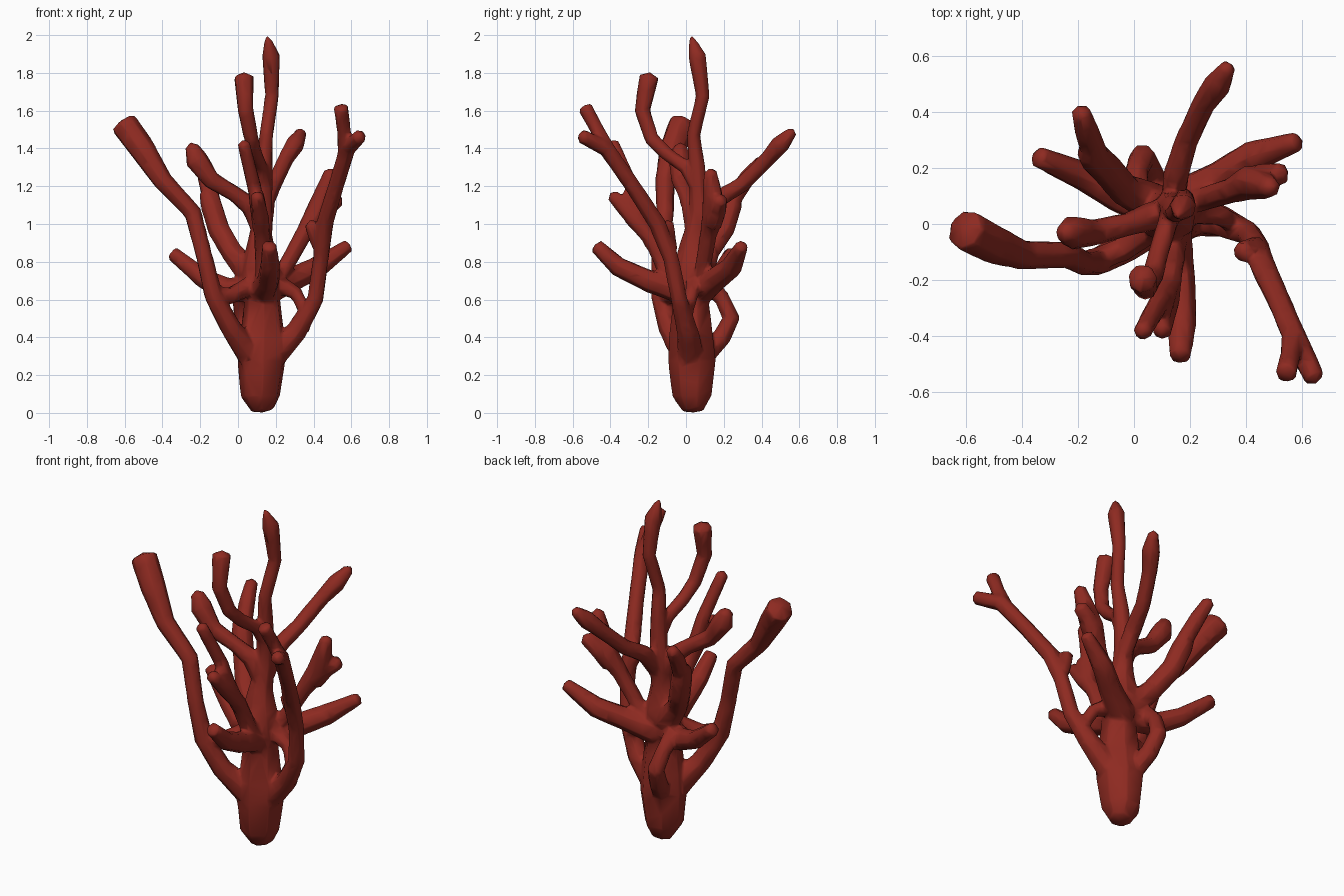
import bpy, bmesh, math
from mathutils import Vector

SIDES = 7
bm = bmesh.new()


def tube(points, tip=0.025):
    """Closed tapering tube through (x, y, z, radius) points, with blunt pointed ends."""
    pos = [Vector(p[:3]) for p in points]
    n = len(pos)
    normal = Vector((1, 0.3, 0))
    rings = []
    for i, p in enumerate(points):
        t = (pos[min(i + 1, n - 1)] - pos[max(i - 1, 0)]).normalized()
        normal = (normal - t * normal.dot(t)).normalized()
        side = t.cross(normal)
        ring = []
        for k in range(SIDES):
            a = 2 * math.pi * k / SIDES
            ring.append(bm.verts.new(pos[i] + p[3] * 1.08 * (math.cos(a) * normal + math.sin(a) * side)))
        rings.append(ring)
    start = bm.verts.new(pos[0] - (pos[1] - pos[0]).normalized() * 0.01)
    end = bm.verts.new(pos[-1] + (pos[-1] - pos[-2]).normalized() * tip)
    for k in range(SIDES):
        j = (k + 1) % SIDES
        for a, b in zip(rings, rings[1:]):
            bm.faces.new((a[k], a[j], b[j], b[k]))
        bm.faces.new((start, rings[0][j], rings[0][k]))
        bm.faces.new((end, rings[-1][k], rings[-1][j]))


# trunk and central leader
tube([(.13, .04, .012, .055), (.12, .035, .09, .1), (.125, .035, .28, .122), (.13, .03, .4, .113),
      (.13, .03, .6, .09), (.12, .035, .76, .1), (.12, .04, .88, .072), (.12, .05, .98, .05)])
tube([(.12, .045, .85, .06), (.13, .07, 1.08, .05), (.14, .06, 1.3, .042), (.15, .04, 1.47, .035),
      (.18, .09, 1.68, .035), (.175, .06, 1.89, .045), (.16, .035, 1.97, .02)], .035)
# upper branches off the leader
tube([(.14, .06, 1.2, .04), (.12, 0, 1.3, .035), (.09, -.1, 1.37, .035), (.07, -.18, 1.45, .037),
      (.04, -.23, 1.6, .04), (.03, -.195, 1.78, .05)])
tube([(.14, .06, .98, .04), (.15, .17, 1.13, .045), (.19, .3, 1.21, .04), (.25, .43, 1.34, .04),
      (.3, .5, 1.42, .048), (.335, .56, 1.485, .028)])
tube([(.13, .05, .96, .05), (.07, .03, 1.09, .05), (-.02, 0, 1.16, .04), (-.14, -.03, 1.23, .045),
      (-.22, -.03, 1.34, .058), (-.245, -.03, 1.41, .035)])
# right front long branch with forked end and side stub
tube([(.17, .03, .28, .07), (.31, .01, .43, .055), (.41, -.035, .6, .042), (.44, -.08, .82, .04),
      (.46, -.15, 1.0, .044), (.52, -.28, 1.2, .04), (.58, -.42, 1.4, .042), (.645, -.55, 1.465, .036)])
tube([(.57, -.4, 1.37, .04), (.56, -.47, 1.5, .035), (.545, -.535, 1.62, .037)], .01)
tube([(.44, -.08, .86, .035), (.41, -.09, .93, .035), (.39, -.1, 1.0, .036)])
tube([(.33, 0, .45, .05), (.36, 0, .53, .035), (.31, .03, .63, .035), (.2, .05, .69, .05)])
# left long branch and its bridge to the trunk
tube([(.07, 0, .3, .07), (-.04, -.09, .45, .053), (-.13, -.135, .62, .048), (-.18, -.14, .83, .042),
      (-.24, -.11, 1.06, .045), (-.4, -.11, 1.23, .05), (-.51, -.07, 1.4, .066), (-.605, -.02, 1.53, .07)])
tube([(-.14, -.13, .64, .04), (-.04, -.09, .62, .042), (.08, 0, .68, .05)])
# back right branches, one with a thick forked end
tube([(.15, .06, .66, .05), (.25, .09, .77, .04), (.35, .12, .95, .043), (.42, .15, 1.06, .06),
      (.46, .14, 1.17, .05), (.49, .13, 1.275, .033)])
tube([(.4, .14, 1.0, .05), (.46, .17, 1.08, .045), (.53, .18, 1.13, .038)])
tube([(.14, .07, .64, .075), (.3, .16, .71, .06), (.42, .24, .77, .055), (.585, .295, .885, .033)], .01)
# back left branches
tube([(.08, .06, .66, .07), (-.05, .1, .65, .06), (-.18, .17, .71, .05), (-.345, .24, .845, .036)], .01)
tube([(.08, .07, .72, .07), (-.03, .12, .85, .055), (-.1, .2, .97, .056), (-.14, .24, 1.1, .055),
      (-.17, .255, 1.17, .035)])
tube([(-.1, .2, .98, .05), (-.14, .25, 1.13, .045), (-.17, .33, 1.25, .042), (-.19, .4, 1.33, .033)])
tube([(.09, .1, .3, .05), (.05, .19, .4, .048), (.03, .24, .5, .045), (.01, .19, .61, .04),
      (0, .11, .68, .05)])
# front branches: a thin stem that fans out sideways, and a low one
tube([(.14, -.01, .6, .06), (.14, -.1, .75, .045), (.13, -.18, .92, .042), (.12, -.28, 1.03, .042),
      (.1, -.385, 1.15, .033)])
tube([(.13, -.18, .9, .04), (.12, -.25, 1.05, .036), (.1, -.31, 1.16, .036)])
tube([(.12, -.22, .97, .04), (.09, -.28, 1.18, .036), (.03, -.385, 1.425, .032)])
tube([(.13, 0, .64, .07), (.16, -.2, .7, .056), (.17, -.36, .775, .05), (.165, -.475, .885, .037)], .01)

bmesh.ops.recalc_face_normals(bm, faces=bm.faces)
mesh = bpy.data.meshes.new("branching_coral")
bm.to_mesh(mesh)
bm.free()
coral = bpy.data.objects.new("branching_coral", mesh)
bpy.context.collection.objects.link(coral)

# fuse the tubes into one skin, then bring it back to a low face count
fuse = coral.modifiers.new("fuse", 'REMESH')
fuse.mode = 'VOXEL'
fuse.voxel_size = 0.01
fuse.use_smooth_shade = True
soften = coral.modifiers.new("soften", 'SMOOTH')
soften.factor = 0.5
soften.iterations = 2
reduce = coral.modifiers.new("reduce", 'DECIMATE')
reduce.ratio = 0.06

mat = bpy.data.materials.new("coral_red")
mat.diffuse_color = (0.27, 0.023, 0.015, 1)
mesh.materials.append(mat)
